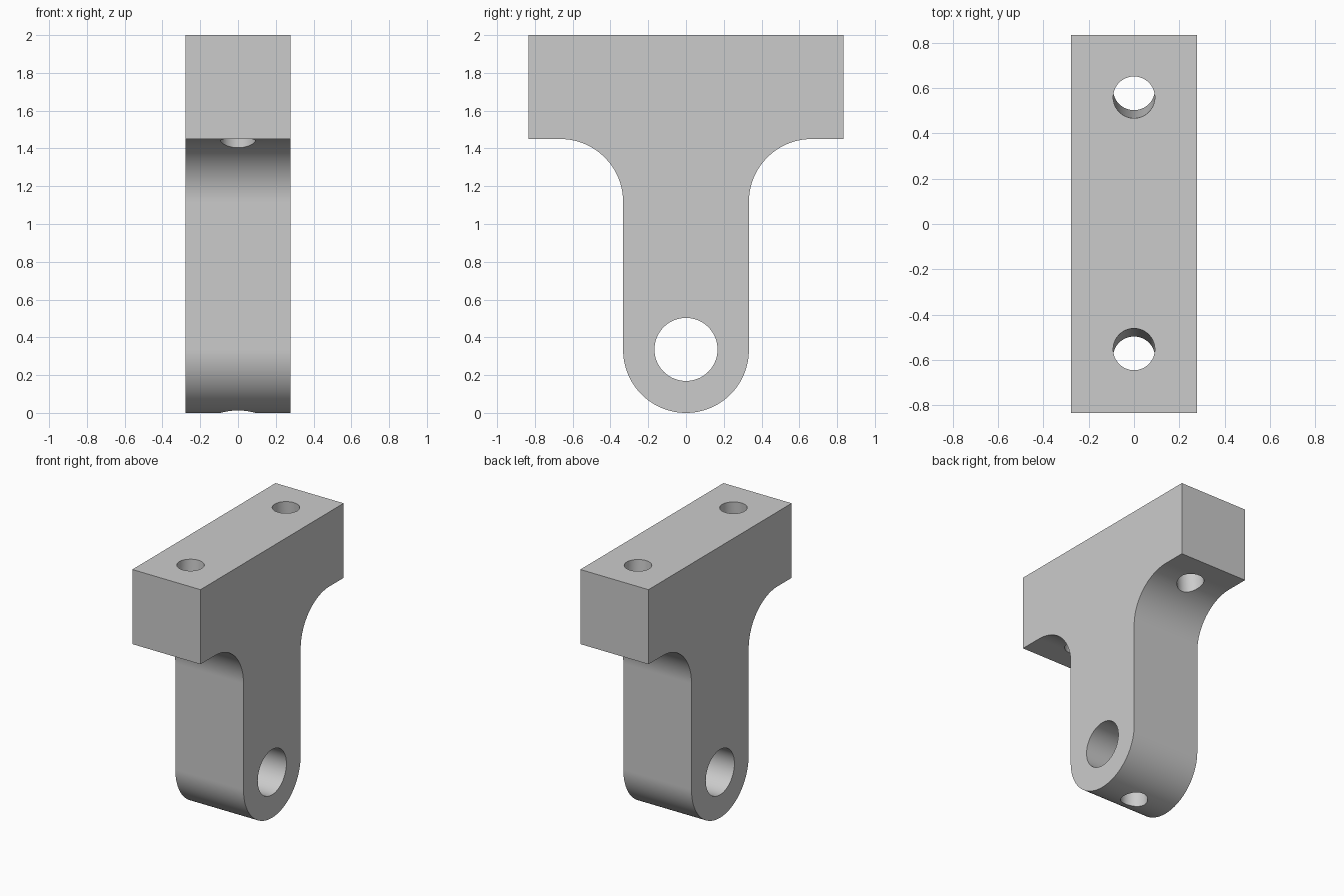
import bpy, bmesh, math
from mathutils import Matrix, Vector

if "Cube" in bpy.data.objects:
    bpy.data.objects.remove(bpy.data.objects["Cube"])

HALF_X, HALF_Y, TOP = 0.278, 0.834, 2.0
LEG, LEDGE, BORE = 0.333, 1.45, 0.167

grey = bpy.data.materials.new("plain grey")
grey.use_nodes = True
grey.diffuse_color = (0.6, 0.6, 0.6, 1)
grey.node_tree.nodes["Principled BSDF"].inputs["Base Color"].default_value = grey.diffuse_color


def arc(cy, cz, radius, start, end, steps):
    angles = [math.radians(start + (end - start) * i / steps) for i in range(steps + 1)]
    return [(cy + radius * math.cos(a), cz + radius * math.sin(a)) for a in angles]


def add_object(name, bm):
    bmesh.ops.recalc_face_normals(bm, faces=bm.faces)
    mesh = bpy.data.meshes.new(name)
    bm.to_mesh(mesh)
    bm.free()
    mesh.materials.append(grey)
    obj = bpy.data.objects.new(name, mesh)
    bpy.context.collection.objects.link(obj)
    return obj


def drill(name, start, end, radius):
    """Hidden cylinder between two points."""
    start, end = Vector(start), Vector(end)
    axis = end - start
    turn = axis.to_track_quat('Z', 'Y').to_matrix().to_4x4()
    bm = bmesh.new()
    bmesh.ops.create_cone(bm, cap_ends=True, segments=64, radius1=radius, radius2=radius,
                          depth=axis.length,
                          matrix=Matrix.Translation((start + end) / 2) @ turn)
    obj = add_object(name, bm)
    obj.hide_render = True
    return obj


# T-shaped bracket: rounded foot, straight leg, filleted shoulders, top block
half = arc(0, LEG, LEG, -90, 0, 32)
half += arc(2 * LEG, LEDGE - LEG, LEG, 180, 90, 32)
half += [(HALF_Y, LEDGE), (HALF_Y, TOP)]
profile = half + [(-y, z) for y, z in reversed(half[1:])]
bm = bmesh.new()
side = bm.faces.new([bm.verts.new((-HALF_X, y, z)) for y, z in profile])
wall = bmesh.ops.extrude_face_region(bm, geom=[side])
bmesh.ops.translate(bm, vec=(2 * HALF_X, 0, 0),
                    verts=[v for v in wall["geom"] if isinstance(v, bmesh.types.BMVert)])
bracket = add_object("bracket", bm)

# Pivot bore, oil hole under it, and two slightly splayed bolt holes
cutters = [drill("pivot_bore_cutter", (-1, 0, LEG + 0.003), (1, 0, LEG + 0.003), BORE),
           drill("foot_hole_cutter", (0, 0, -0.2), (0, 0, LEG), 0.092)]
for label, s in (("back", 1), ("front", -1)):
    mid, lean = 0.556 * s + 0.003, 0.06 * s
    cutters.append(drill(label + "_bolt_hole_cutter", (0, mid - lean * 0.3, TOP + 0.3),
                         (0, mid + lean, TOP - 1), 0.092))

bpy.context.view_layer.objects.active = bracket
bracket.select_set(True)
for cutter in cutters:
    mod = bracket.modifiers.new(cutter.name, 'BOOLEAN')
    mod.operation, mod.solver, mod.object = 'DIFFERENCE', 'EXACT', cutter
    bpy.ops.object.modifier_apply(modifier=mod.name)
    bpy.data.objects.remove(cutter)

bpy.ops.object.shade_smooth_by_angle(angle=math.radians(30))
